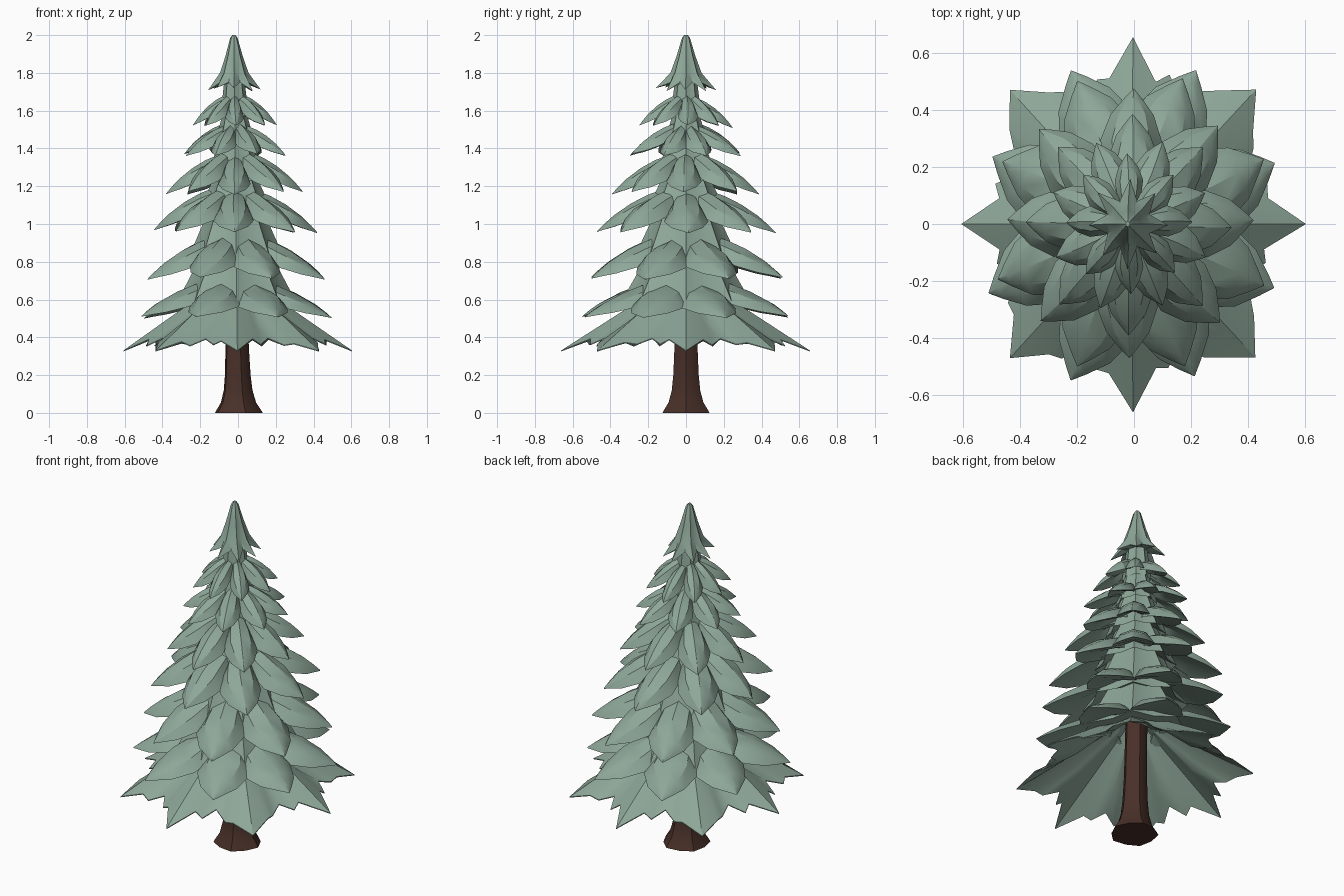
import bpy, math, random
from mathutils import Vector

random.seed(4)
if "Cube" in bpy.data.objects:
    bpy.data.objects.remove(bpy.data.objects["Cube"])

DEPTH = 1.09          # the crown is a little deeper than wide
LEAN = -0.011         # slight lean to one side, per unit of height


def material(name, color):
    m = bpy.data.materials.new(name)
    m.use_nodes = True
    m.diffuse_color = color
    m.node_tree.nodes["Principled BSDF"].inputs["Base Color"].default_value = color
    m.node_tree.nodes["Principled BSDF"].inputs["Roughness"].default_value = 0.9
    return m


GREEN = material("needle_green", (0.27, 0.385, 0.315, 1))
BROWN = material("bark_brown", (0.065, 0.029, 0.021, 1))


def make(name, verts, faces, mat, angle=28):
    mesh = bpy.data.meshes.new(name)
    mesh.from_pydata(verts, [], faces)
    mesh.materials.append(mat)
    ob = bpy.data.objects.new(name, mesh)
    bpy.context.collection.objects.link(ob)
    bpy.ops.object.select_all(action="DESELECT")
    ob.select_set(True)
    bpy.context.view_layer.objects.active = ob
    bpy.ops.object.mode_set(mode="EDIT")
    bpy.ops.mesh.select_all(action="SELECT")
    bpy.ops.mesh.normals_make_consistent(inside=False)
    bpy.ops.object.mode_set(mode="OBJECT")
    bpy.ops.object.shade_smooth_by_angle(angle=math.radians(angle))


def polar(r, angle, z):
    return Vector((r * math.cos(angle) + LEAN * z, r * math.sin(angle) * DEPTH, z))


def loft(rings, start=0, caps=True):
    """Join equal closed rings of points with quads."""
    n = len(rings[0])
    verts = [v for ring in rings for v in ring]
    faces = []
    for k in range(len(rings) - 1):
        for i in range(n):
            j = (i + 1) % n
            a, b = start + k * n, start + (k + 1) * n
            faces.append((a + i, a + j, b + j, b + i))
    if caps:
        last = start + (len(rings) - 1) * n
        faces += [tuple(range(start, start + n))[::-1], tuple(range(last, last + n))]
    return verts, faces


# Bough: along the length, ridge height, edge height, half width
BOUGH = [(0.0, 1.0, 0.6, 0.5), (0.28, 0.84, 0.4, 0.85), (0.52, 0.64, 0.24, 1.0),
         (0.76, 0.37, 0.1, 0.7), (0.91, 0.15, 0.03, 0.29), (1.0, 0.0, -0.02, 0.01)]


def bough(angle, reach, tip_z, height, width, start):
    rings = []
    skew = random.uniform(-0.12, 0.12) * width
    root = 0.2 * reach
    for s, ridge, edge, w in BOUGH:
        r = root + (reach - root) * s
        half = width * w
        mid = edge + (ridge - edge) * 0.72
        section = [(-half, edge), (-half * 0.62, mid), (0, ridge), (half * 0.62, mid),
                   (half, edge), (0, edge + 0.2 * (1 - s))]
        ring = []
        for side, h in section:
            side += skew * math.sin(math.pi * s)
            a = angle + math.atan2(side, r)
            ring.append(polar(math.hypot(r, side), a, tip_z + h * height))
        rings.append(ring)
    return loft(rings, start)


# Overlapping tiers: name, reach, tip height, rise, half width, turn in degrees
TIERS = [("lower_boughs", 0.545, 0.505, 0.2, 0.14, 22.5),
         ("wide_boughs", 0.5, 0.71, 0.23, 0.128, 22.5),
         ("middle_boughs", 0.437, 0.96, 0.23, 0.108, 0),
         ("upper_boughs", 0.36, 1.165, 0.21, 0.086, 0),
         ("high_boughs", 0.285, 1.365, 0.16, 0.066, 22.5),
         ("crown_boughs", 0.225, 1.515, 0.16, 0.05, 0)]
for name, reach, tip_z, height, width, turn in TIERS:
    verts, faces = [], []
    for i in range(8):
        angle = math.radians(turn + 45 * i + random.uniform(-2, 2))
        v, f = bough(angle, reach * random.uniform(0.98, 1.02),
                     tip_z + random.uniform(-0.005, 0.012), height, width, len(verts))
        verts += v
        faces += f
    make(name, verts, faces, GREEN)

# Inner core that closes the gaps between the tiers, open above the trunk
CORE = [(0.06, 0.69), (0.24, 0.57), (0.3, 0.57), (0.18, 0.82), (0.25, 0.78), (0.135, 1.07),
        (0.195, 1.03), (0.1, 1.26), (0.145, 1.23), (0.075, 1.45), (0.1, 1.42),
        (0.055, 1.6), (0.07, 1.57), (0.045, 1.8)]
rings = [[polar(r * (1 + 0.08 * (-1) ** i), math.radians(22.5 * i), z)
          for i in range(16)] for r, z in CORE]
make("foliage_core", *loft(rings), GREEN)

# Hollow pleated skirt with a long point and side teeth in each sector,
# broader on the diagonals
RIM = [(-22.5, 0.43, 0.395), (-15, 0.495, 0.36), (-10, 0.48, 0.385),
       (0, 0.608, 0.33), (10, 0.48, 0.39), (15, 0.49, 0.36)]
top, middle, rim = [], [], []
for i in range(8):
    grow = random.uniform(0.99, 1.01)
    for deg, r, z in RIM:
        a = math.radians(45 * i + deg)
        fold = 1 - abs(deg) / 22.5
        top.append(polar(0.07, a, 0.7))
        middle.append(polar(0.32, a, 0.46 + 0.07 * fold))
        jag = random.uniform(-0.012, 0.012) if deg else 0
        if i % 2 and abs(deg) == 10:
            jag += 0.035
        rim.append(polar(r * grow + jag, a, z - jag * 0.4))
inner = [[p - Vector((0, 0, 0.016)) for p in ring] for ring in (middle, top)]
rim_under = [p - Vector((0, 0, 0.005)) for p in rim]
verts, faces = loft([top, middle, rim, rim_under] + inner, caps=False)
n = len(top)
for i in range(n):
    j = (i + 1) % n
    faces.append((5 * n + i, 5 * n + j, j, i))
make("bottom_skirt", verts, faces, GREEN)

# Pointed cap with drooping star tips
cap = []
for base_r, z in ((0.008, 2.0), (0.018, 1.985), (0.042, 1.89), (0.07, 1.8)):
    cap.append([polar(base_r * (1.08 if i % 2 == 0 else 0.9), math.radians(22.5 * i), z)
                for i in range(16)])
points, hollow = [], []
for i in range(16):
    a = math.radians(22.5 * i + (random.uniform(-4, 4) if i % 2 == 0 else 0))
    long = i % 2 == 0
    r = random.uniform(0.125, 0.15) if long else 0.08
    z = 1.705 + random.uniform(-0.005, 0.02) if long else 1.75
    points.append(polar(r, a, z))
    hollow.append(polar(0.045, a, 1.75))
make("tree_cap", *loft(cap + [points, hollow]), GREEN)

# Trunk flaring out into the roots
TRUNK = [(0.126, 0.0), (0.118, 0.015), (0.093, 0.055), (0.076, 0.12), (0.068, 0.2),
         (0.062, 0.34), (0.058, 0.72)]
rings = []
for r, z in TRUNK:
    ring = []
    for i in range(10):
        a = math.radians(36 * i)
        lobe = r * (1 + 0.04 * (-1) ** i)
        ring.append(Vector((lobe * math.cos(a) - 0.02 * z, lobe * math.sin(a), z)))
    rings.append(ring)
make("trunk", *loft(rings), BROWN, 25)
